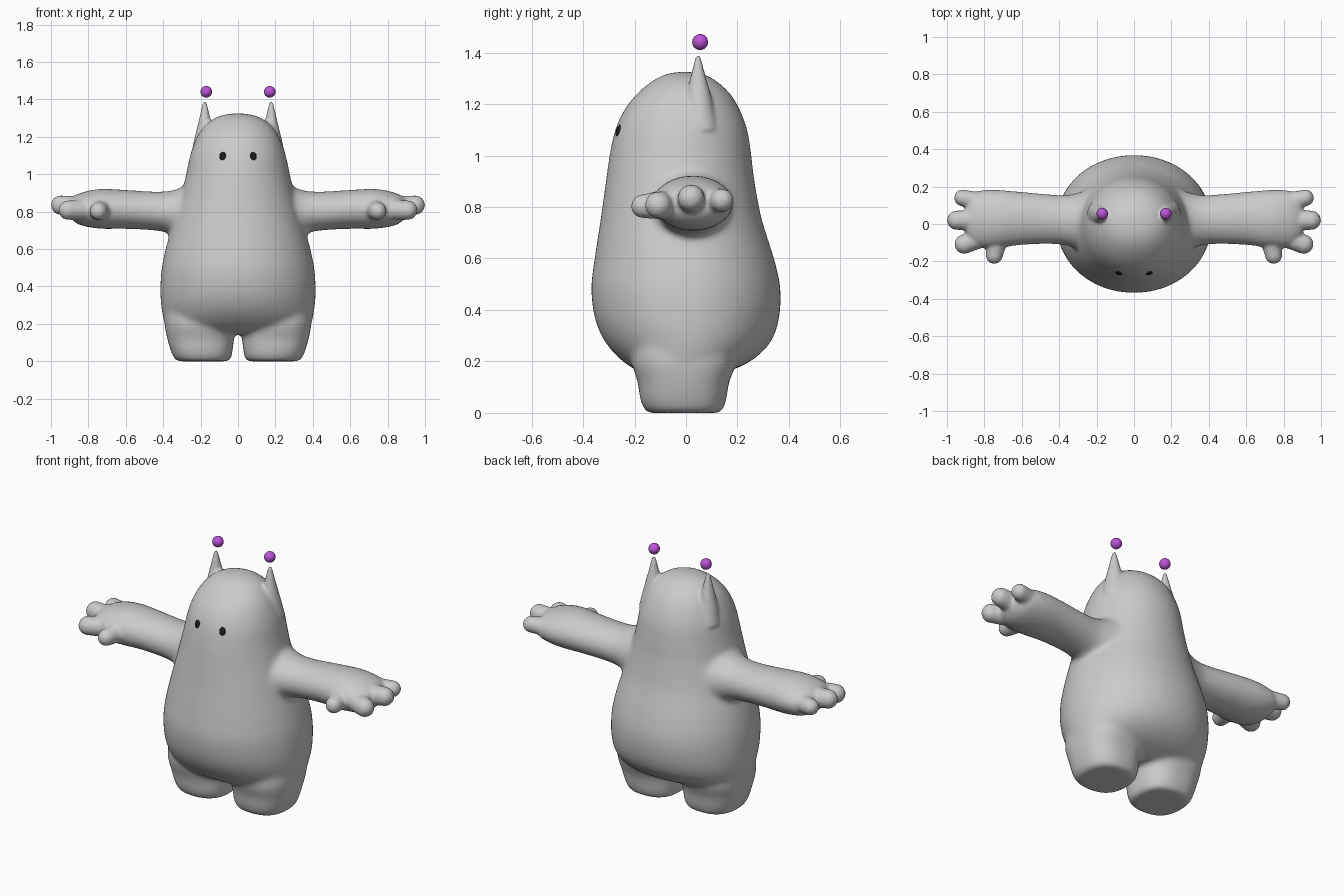
import bpy, bmesh, math
from mathutils import Vector

if "Cube" in bpy.data.objects:
    bpy.data.objects.remove(bpy.data.objects["Cube"])


def material(name, rgb):
    m = bpy.data.materials.new(name)
    m.diffuse_color = (*rgb, 1)
    m.use_nodes = True
    m.node_tree.nodes["Principled BSDF"].inputs["Base Color"].default_value = m.diffuse_color
    return m


GREY = material("soft grey", (0.60, 0.60, 0.60))
PURPLE = material("purple", (0.50, 0.09, 0.68))
BLACK = material("black", (0.012, 0.012, 0.012))


def finish(bm, name, mat):
    bmesh.ops.recalc_face_normals(bm, faces=bm.faces[:])
    me = bpy.data.meshes.new(name)
    bm.to_mesh(me)
    bm.free()
    me.materials.append(mat)
    me.polygons.foreach_set("use_smooth", [True] * len(me.polygons))
    ob = bpy.data.objects.new(name, me)
    bpy.context.collection.objects.link(ob)
    return ob


def spline(rows, steps=5):
    """Catmull-Rom through rows of numbers."""
    out = []
    for i in range(len(rows) - 1):
        p = [rows[max(0, min(len(rows) - 1, i + k))] for k in (-1, 0, 1, 2)]
        for s in range(steps):
            t = s / steps
            out.append([0.5 * (2 * b + (c - a) * t + (2 * a - 5 * b + 4 * c - d) * t * t
                               + (3 * b - a - 3 * c + d) * t ** 3) for a, b, c, d in zip(*p)])
    return out + [list(rows[-1])]


def loft(name, rows, place, power=2.0, n=48):
    """Rows are (position, u min, u max, v min, v max)."""
    bm = bmesh.new()
    rings = []
    for w, u0, u1, v0, v1 in spline(rows):
        ring = []
        for k in range(n):
            a = 2 * math.pi * k / n
            c, s = math.cos(a), math.sin(a)
            u = (u0 + u1) / 2 + (u1 - u0) / 2 * math.copysign(abs(c) ** (2 / power), c)
            v = (v0 + v1) / 2 + (v1 - v0) / 2 * math.copysign(abs(s) ** (2 / power), s)
            ring.append(bm.verts.new(place(w, u, v)))
        rings.append(ring)
    for a, b in zip(rings, rings[1:]):
        for k in range(n):
            bm.faces.new((a[k], a[(k + 1) % n], b[(k + 1) % n], b[k]))
    bm.faces.new(rings[0][::-1])
    bm.faces.new(rings[-1])
    return finish(bm, name, GREY)


def ball(name, loc, size, mat, seg=24):
    bm = bmesh.new()
    bmesh.ops.create_uvsphere(bm, u_segments=seg, v_segments=seg // 2, radius=1)
    for v in bm.verts:
        v.co = Vector(loc) + Vector([a * b for a, b in zip(v.co, size)])
    return finish(bm, name, mat)


def fuse(parts, name, voxel, rounds):
    """Join parts into one skin and soften the seams."""
    bpy.ops.object.select_all(action='DESELECT')
    for p in parts:
        p.select_set(True)
    ob = parts[0]
    bpy.context.view_layer.objects.active = ob
    bpy.ops.object.join()
    ob.name = name
    r = ob.modifiers.new("skin", 'REMESH')
    r.mode, r.voxel_size, r.use_smooth_shade = 'VOXEL', voxel, True
    s = ob.modifiers.new("soften", 'SMOOTH')
    s.factor, s.iterations = 0.5, rounds
    for m in ("skin", "soften"):
        bpy.ops.object.modifier_apply(modifier=m)
    return ob


# Torso: z, x range, y range
torso = [(z, -x, x, f, b) for z, x, f, b in [
    (0.145, 0.30, -0.12, 0.11), (0.16, 0.35, -0.18, 0.16), (0.20, 0.39, -0.245, 0.25),
    (0.27, 0.407, -0.31, 0.325), (0.36, 0.415, -0.352, 0.36), (0.48, 0.41, -0.368, 0.367),
    (0.60, 0.387, -0.355, 0.342), (0.75, 0.345, -0.332, 0.295), (0.90, 0.302, -0.311, 0.266),
    (1.00, 0.277, -0.297, 0.254), (1.10, 0.256, -0.275, 0.238), (1.18, 0.228, -0.238, 0.208),
    (1.24, 0.194, -0.19, 0.172), (1.29, 0.142, -0.13, 0.118), (1.317, 0.08, -0.075, 0.065),
    (1.326, 0.01, -0.015, 0.005)]]
parts = [loft("torso", torso, lambda w, u, v: (u, v, w), 2.05, 64)]

for s in (-1, 1):
    # Legs: z, x range, y range
    parts.append(loft("leg", [
        (0.0, 0.055, 0.32, -0.145, 0.13), (0.012, 0.04, 0.338, -0.16, 0.143),
        (0.05, 0.03, 0.357, -0.177, 0.156), (0.12, 0.022, 0.378, -0.188, 0.168),
        (0.20, 0.018, 0.392, -0.21, 0.195), (0.30, 0.03, 0.39, -0.20, 0.19)],
        lambda w, u, v: (s * u, v, w), 2.5))
    # Arms: x, y range, z range, flaring at the shoulder
    parts.append(loft("arm", [
        (0.20, -0.17, 0.20, 0.60, 0.98), (0.29, -0.14, 0.17, 0.645, 0.935),
        (0.36, -0.115, 0.155, 0.682, 0.912), (0.45, -0.107, 0.158, 0.70, 0.907),
        (0.60, -0.112, 0.172, 0.708, 0.916), (0.72, -0.128, 0.182, 0.708, 0.922),
        (0.80, -0.13, 0.182, 0.717, 0.912), (0.86, -0.118, 0.168, 0.735, 0.893),
        (0.90, -0.07, 0.11, 0.77, 0.87)],
        lambda w, u, v: (s * w, u, v)))
body = fuse(parts, "body", 0.012, 9)

parts = [body]
for s in (-1, 1):
    # Fingers and thumb: root, tip, root radius, tip radius
    for a, b, r0, r1 in [
            ((0.80, 0.02, 0.82), (0.948, 0.02, 0.835), 0.06, 0.052),
            ((0.78, 0.105, 0.82), (0.917, 0.140, 0.826), 0.055, 0.045),
            ((0.78, -0.055, 0.81), (0.908, -0.108, 0.808), 0.058, 0.052),
            ((0.73, -0.06, 0.81), (0.747, -0.168, 0.803), 0.06, 0.046)]:
        for k in range(13):
            t = k / 12
            p = Vector(a).lerp(Vector(b), t)
            p.x *= s
            r = r0 + (r1 - r0) * t
            parts.append(ball("finger", p, (r, r, r), GREY))
    # Ears: z, x range, y range
    parts.append(loft("ear", [
        (1.10, 0.135, 0.252, -0.01, 0.125), (1.18, 0.135, 0.236, -0.005, 0.108),
        (1.25, 0.138, 0.219, 0.005, 0.093), (1.30, 0.148, 0.207, 0.016, 0.079),
        (1.35, 0.159, 0.196, 0.028, 0.066), (1.38, 0.166, 0.189, 0.036, 0.058),
        (1.392, 0.173, 0.182, 0.043, 0.051)],
        lambda w, u, v: (s * u, v, w), 2.0, 24))
body = fuse(parts, "body", 0.009, 5)

for s, side in ((-1, "right"), (1, "left")):
    # Floating orbs above the ears
    ball(side + "_orb", (s * 0.17, 0.055, 1.441), (0.031, 0.031, 0.031), PURPLE, 32)
    # Eyes, small discs lying on the face
    hit, loc, nor, _ = body.ray_cast(Vector((s * 0.082, -1, 1.097)), Vector((0, 1, 0)))
    eye = ball(side + "_eye", (0, 0, 0), (0.018, 0.023, 0.007), BLACK)
    eye.rotation_euler = nor.to_track_quat('Z', 'Y').to_euler()
    eye.location = loc + nor * 0.001
